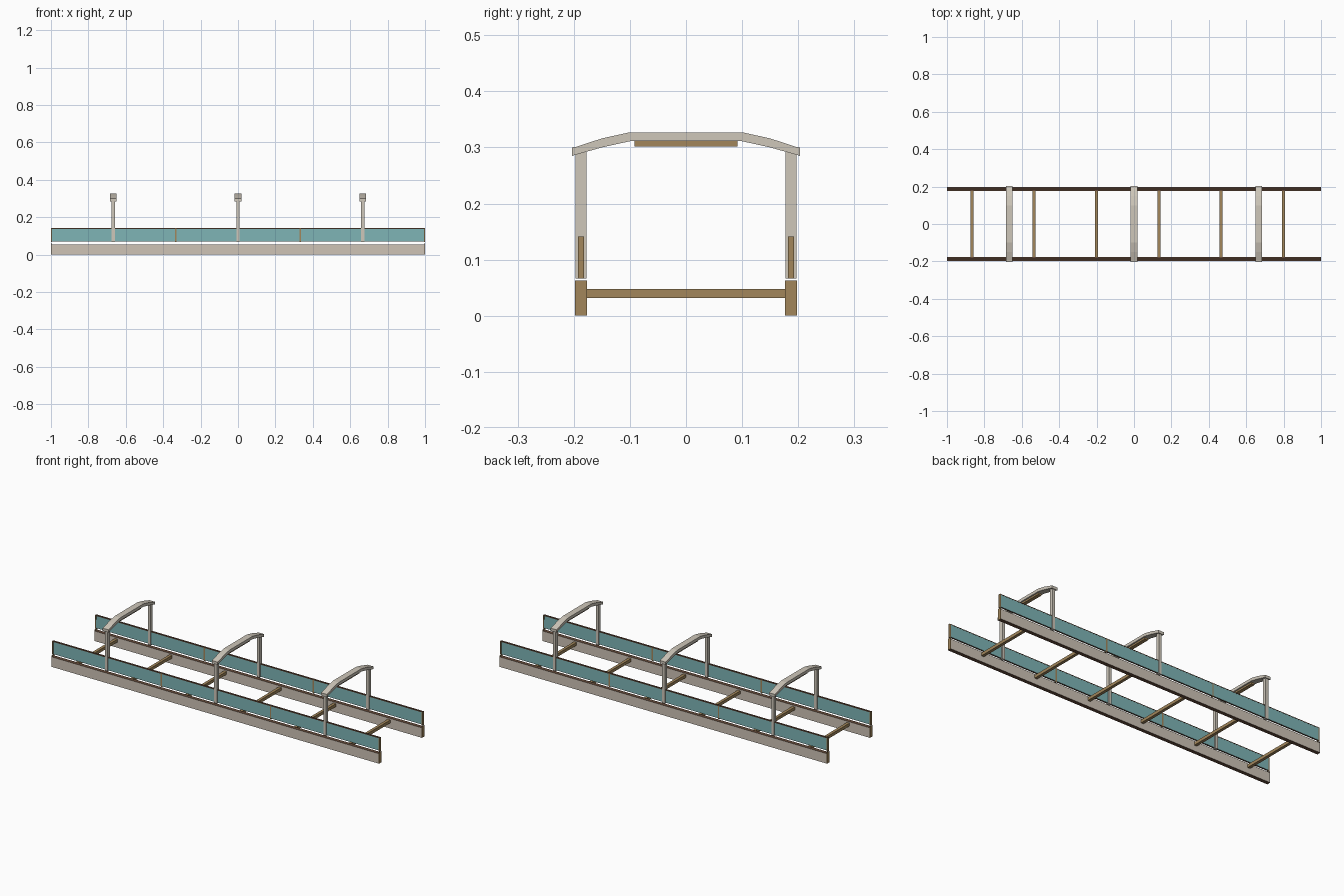
import bpy, bmesh

if "Cube" in bpy.data.objects:
    bpy.data.objects.remove(bpy.data.objects["Cube"])


def material(name, rgb):
    m = bpy.data.materials.new(name)
    m.diffuse_color = (*rgb, 1)
    m.use_nodes = True
    m.node_tree.nodes["Principled BSDF"].inputs["Base Color"].default_value = m.diffuse_color
    return m


BEAM = material("warm grey", (0.62, 0.55, 0.47))
METAL = material("light grey", (0.62, 0.57, 0.49))
WOOD = material("wood brown", (0.36, 0.24, 0.105))
DARK = material("dark brown", (0.13, 0.07, 0.042))
TEAL = material("teal", (0.21, 0.46, 0.47))


def finish(name, bm, mats):
    bmesh.ops.recalc_face_normals(bm, faces=bm.faces)
    me = bpy.data.meshes.new(name)
    bm.to_mesh(me)
    bm.free()
    for m in mats:
        me.materials.append(m)
    ob = bpy.data.objects.new(name, me)
    bpy.context.collection.objects.link(ob)
    return ob


def box(name, x, y, z, mat, side_mat=None, flat_mat=None):
    """Box from (min, max) ranges; side_mat colours y faces, flat_mat z faces."""
    bm = bmesh.new()
    bmesh.ops.create_cube(bm, size=1)
    for v in bm.verts:
        v.co = [r[0] + (c + 0.5) * (r[1] - r[0]) for c, r in zip(v.co, (x, y, z))]
    bm.normal_update()
    for f in bm.faces:
        if abs(f.normal.y) > 0.5:
            f.material_index = 1
        elif abs(f.normal.z) > 0.5:
            f.material_index = 2
    return finish(name, bm, [mat, side_mat or mat, flat_mat or mat])


def around(c, half):
    return (c - half, c + half)


for s, side in ((-1, "front"), (1, "back")):
    # Long base beam with slightly taller end caps
    yc = s * 0.187
    box(side + "_beam", (-0.998, 0.998), around(yc, 0.0105), (0, 0.055),
        WOOD, BEAM, DARK)
    for e in (-1, 1):
        box(side + "_beam_end", around(e * 0.999, 0.001), around(yc, 0.0105),
            (0, 0.0625), WOOD, None, DARK)

    # Side panels: coloured board, dark top rail and upright dividers
    yp = s * 0.1875
    box(side + "_panel", (-0.997, 0.997), around(yp, 0.0045), (0.070, 0.137),
        WOOD, TEAL, DARK)
    box(side + "_panel_rail", (-0.997, 0.997), around(yp, 0.005), (0.137, 0.141), DARK)
    for x in (-0.997, -0.333, 0.333, 0.997):
        box(side + "_panel_divider", around(x, 0.003 if abs(x) > 0.5 else 0.004),
            around(yp, 0.0053), (0.066, 0.1411), WOOD, None, DARK)

    # Arch posts
    for x in (-0.667, 0, 0.667):
        box(side + "_arch_post", around(x, 0.0085), around(yc, 0.0095),
            (0.066, 0.292), METAL)

# Cross bars between the beams
for i in range(6):
    box("cross_bar", around(-0.867 + i / 3, 0.008), (-0.177, 0.177),
        (0.0315, 0.048), WOOD)

# Arched roof bars: half profile mirrored, extruded along x
top = [(0.203, 0.300), (0.196, 0.301), (0.15, 0.316), (0.1, 0.327)]
low = [(0.1, 0.311), (0.15, 0.300), (0.196, 0.287), (0.203, 0.285)]
half = list(zip(top, reversed(low)))
pairs = half + [((-a[0], a[1]), (-b[0], b[1])) for a, b in reversed(half)]
for x in (-0.667, 0, 0.667):
    bm = bmesh.new()
    rings = [[bm.verts.new((x + dx, y, z)) for dx, (y, z) in
              ((-0.0175, a), (0.0175, a), (0.0175, b), (-0.0175, b))] for a, b in pairs]
    for r, q in zip(rings, rings[1:]):
        for k in range(4):
            n = (k + 1) % 4
            bm.faces.new((r[k], r[n], q[n], q[k]))
    bm.faces.new(rings[0])
    bm.faces.new(rings[-1])
    finish("roof_arch", bm, [METAL])

    # Wooden strip under the arch
    box("arch_strip", around(x, 0.010), (-0.092, 0.092), (0.302, 0.311), WOOD)
